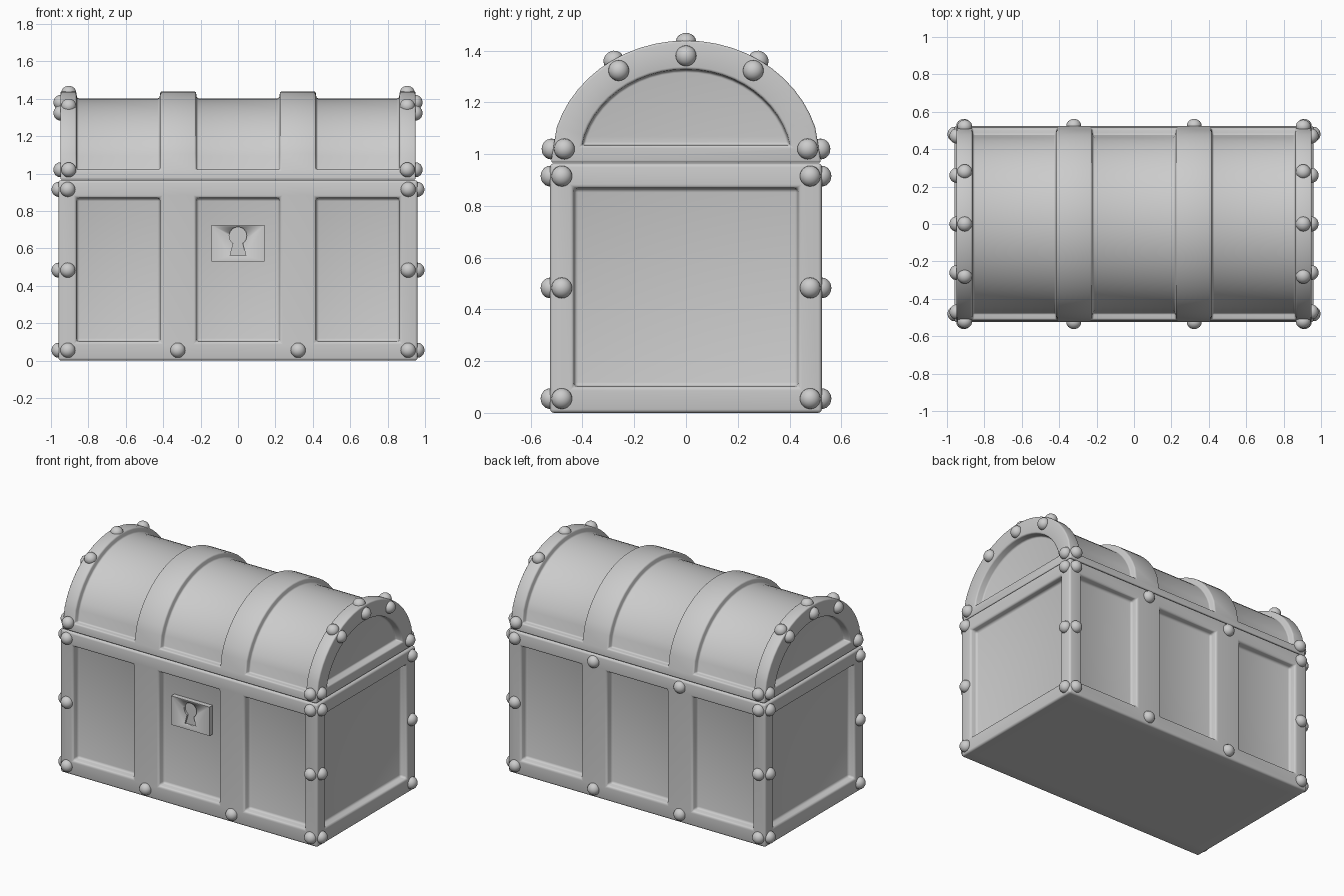
import bpy, bmesh, math
from mathutils import Vector

if "Cube" in bpy.data.objects:
    bpy.data.objects.remove(bpy.data.objects["Cube"])

grey = bpy.data.materials.new("plain grey")
grey.diffuse_color = (0.6, 0.6, 0.6, 1)
grey.use_nodes = True
grey.node_tree.nodes["Principled BSDF"].inputs["Base Color"].default_value = grey.diffuse_color

XS = [-0.95, -0.865, -0.415, -0.225, 0.225, 0.415, 0.865, 0.95]
PANELS = (1, 3, 5)            # x intervals that are sunken panels
A, B, ZL = 0.522, 0.472, 0.967  # lid arch half width, height and base


def finish(bm, name, bevel=0.0, angle=40):
    bmesh.ops.recalc_face_normals(bm, faces=bm.faces[:])
    me = bpy.data.meshes.new(name)
    bm.to_mesh(me)
    bm.free()
    ob = bpy.data.objects.new(name, me)
    bpy.context.collection.objects.link(ob)
    me.materials.append(grey)
    bpy.ops.object.select_all(action='DESELECT')
    ob.select_set(True)
    bpy.context.view_layer.objects.active = ob
    if bevel:
        m = ob.modifiers.new("soft_edges", 'BEVEL')
        m.width, m.segments = bevel, 3
        m.limit_method, m.angle_limit = 'ANGLE', math.radians(30)
        bpy.ops.object.modifier_apply(modifier=m.name)
    bpy.ops.object.shade_smooth_by_angle(angle=math.radians(angle))
    return ob


# Body: box sliced along the frame lines, panels sunk inwards
bm = bmesh.new()
bmesh.ops.create_cube(bm, size=1)
for v in bm.verts:
    v.co = Vector((v.co.x * 1.92, v.co.y * 1.05, (v.co.z + 0.5) * 0.964))
cuts = [((x, 0, 0), (1, 0, 0)) for x in XS[1:-1]]
cuts += [((0, y, 0), (0, 1, 0)) for y in (-0.435, 0.435)]
cuts += [((0, 0, z), (0, 0, 1)) for z in (0.10, 0.87)]
for co, no in cuts:
    bmesh.ops.bisect_plane(bm, geom=bm.verts[:] + bm.edges[:] + bm.faces[:],
                           plane_co=co, plane_no=no)
bm.normal_update()
sunk = []
for f in bm.faces:
    c = f.calc_center_median()
    if abs(f.normal.z) > 0.5 or not 0.1 < c.z < 0.87:
        continue
    if abs(f.normal.x) > 0.5:
        if abs(c.y) < 0.4:
            sunk.append(f)
    elif any(XS[i] < c.x < XS[i + 1] for i in PANELS):
        sunk.append(f)
bmesh.ops.inset_individual(bm, faces=sunk, thickness=0.006, depth=-0.05)
finish(bm, "chest_body", 0.014)

# Lid: arched prism with sunken barrel panels and sunken end panels
N = 24
t0 = math.asin(0.065 / 0.362)
angs = [t0 + (math.pi - 2 * t0) * i / N for i in range(N + 1)]
outer = [(A, ZL)] + [(A * math.cos(t), ZL + B * math.sin(t)) for t in angs] + [(-A, ZL)]
inner = [(0.411 * math.cos(t), ZL + 0.362 * math.sin(t)) for t in angs]
for i in (1, -2):  # lower edge of the barrel panels
    outer[i] = (outer[i][0], 1.022)
bm = bmesh.new()
rows = [[bm.verts.new((x, y, z)) for y, z in outer] for x in XS]
groups = []
for k in range(len(XS) - 1):
    a, b = rows[k], rows[k + 1]
    strip = [bm.faces.new((a[i], a[i + 1], b[i + 1], b[i])) for i in range(N + 2)]
    bm.faces.new((a[-1], a[0], b[0], b[-1]))
    if k in PANELS:
        groups.append((strip[1:-1], 0.037))
for row, x in ((rows[0], XS[0]), (rows[-1], XS[-1])):
    inn = [bm.verts.new((x, y, z)) for y, z in inner]
    for i in range(N):
        bm.faces.new((row[i + 1], row[i + 2], inn[i + 1], inn[i]))
    bm.faces.new((row[0], row[1], inn[0], inn[-1], row[-2], row[-1]))
    groups.append(([bm.faces.new(inn)], 0.05))
bmesh.ops.recalc_face_normals(bm, faces=bm.faces[:])
for faces, d in groups:
    bmesh.ops.inset_region(bm, faces=faces, thickness=0.005, depth=-d,
                           use_even_offset=True)
finish(bm, "chest_lid", 0.010)


# Lock plate with a cut keyhole
def prism(name, pts, y0, y1):
    bm = bmesh.new()
    f = bm.faces.new([bm.verts.new((x, y0, z)) for x, z in pts])
    new = bmesh.ops.extrude_face_region(bm, geom=[f])['geom']
    bmesh.ops.translate(bm, vec=(0, y1 - y0, 0),
                        verts=[v for v in new if isinstance(v, bmesh.types.BMVert)])
    return finish(bm, name, angle=30)


arc = [math.radians(-58 + 296 * i / 20) for i in range(21)]
key = [(0.047 * math.cos(t), 0.667 + 0.047 * math.sin(t)) for t in arc]
key += [(-0.042, 0.562), (0.042, 0.562)]
cutter = prism("keyhole_cutter", key, -0.495, -0.56)
plate = prism("lock_plate", [(-0.143, 0.53), (0.143, 0.53), (0.143, 0.725), (-0.143, 0.725)],
              -0.46, -0.508)
m = plate.modifiers.new("keyhole", 'BOOLEAN')
m.operation, m.object, m.solver = 'DIFFERENCE', cutter, 'EXACT'
bpy.ops.object.modifier_apply(modifier=m.name)
bpy.data.objects.remove(cutter)

# Rivets: flattened balls set on the frame, listed as position and direction
spots = []
for s in (-1, 1):
    for q in (-1, 1):
        for z in (0.055, 0.483, 0.915):
            spots.append(((s * 0.91, q * 0.525, z), (0, q, 0)))
            spots.append(((s * 0.96, q * 0.48, z), (s, 0, 0)))
        spots.append(((s * 0.322, q * 0.525, 0.055), (0, q, 0)))
        spots.append(((s * 0.905, q * 0.521, 1.02), (0, q, 0.08)))
        spots.append(((s * 0.905, q * 0.28, 1.362), (0, q * 0.57, 0.82)))
        for y, z in ((0.47, 1.02), (0.26, 1.323)):
            spots.append(((s * 0.95, q * y, z), (s, 0, 0)))
    spots.append(((s * 0.322, 0.525, 0.915), (0, 1, 0)))
    spots.append(((s * 0.95, 0, 1.38), (s, 0, 0)))
    spots.append(((s * 0.905, 0, 1.432), (0, 0, 1)))
bm = bmesh.new()
for pos, d in spots:
    new = bmesh.ops.create_uvsphere(bm, u_segments=20, v_segments=12, radius=0.04)
    rot = Vector(d).to_track_quat('Z', 'Y')
    for v in new['verts']:
        v.co.z *= 0.92
        v.co = rot @ v.co + Vector(pos)
finish(bm, "rivets", angle=60)
